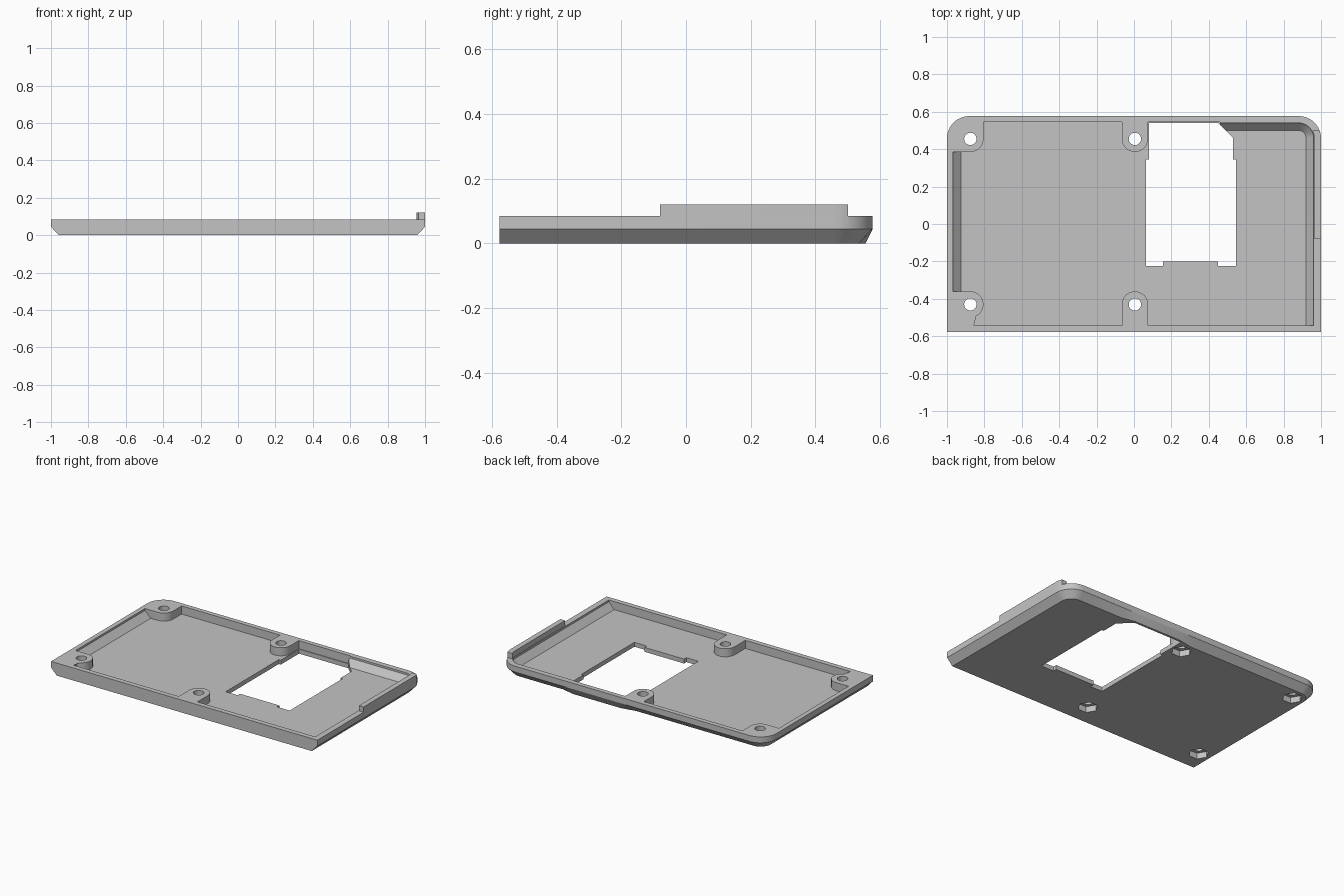
import bpy, bmesh, math

if "Cube" in bpy.data.objects:
    bpy.data.objects.remove(bpy.data.objects["Cube"])

grey = bpy.data.materials.new("plain_grey")
grey.diffuse_color = (0.55, 0.55, 0.55, 1)
grey.use_nodes = True
grey.node_tree.nodes["Principled BSDF"].inputs["Base Color"].default_value = grey.diffuse_color


def arc(cx, cy, r, a0, a1, n=12):
    """Points along an arc, angles in degrees."""
    out = []
    for i in range(n + 1):
        a = math.radians(a0 + (a1 - a0) * i / n)
        out.append((cx + r * math.cos(a), cy + r * math.sin(a)))
    return out


def loft(name, layers):
    """Closed solid through (z, outline) layers with equal point counts."""
    bm = bmesh.new()
    rings = [[bm.verts.new((x, y, z)) for x, y in pts] for z, pts in layers]
    n = len(rings[0])
    for a, b in zip(rings, rings[1:]):
        for i in range(n):
            j = (i + 1) % n
            bm.faces.new((a[i], a[j], b[j], b[i]))
    caps = [bm.faces.new(rings[0][::-1]), bm.faces.new(rings[-1])]
    bmesh.ops.triangulate(bm, faces=caps)
    bmesh.ops.recalc_face_normals(bm, faces=bm.faces[:])
    me = bpy.data.meshes.new(name)
    bm.to_mesh(me)
    bm.free()
    me.materials.append(grey)
    ob = bpy.data.objects.new(name, me)
    bpy.context.collection.objects.link(ob)
    return ob


def prism(name, pts, z0, z1):
    return loft(name, [(z0, pts), (z1, pts)])


def combine(body, tool, op):
    """Apply a boolean and discard the tool."""
    mod = body.modifiers.new("bool", 'BOOLEAN')
    mod.operation, mod.solver, mod.object = op, 'EXACT', tool
    bpy.context.view_layer.objects.active = body
    bpy.ops.object.modifier_apply(modifier=mod.name)
    bpy.data.objects.remove(tool)


W, D, TOP, FLOOR = 1.0, 0.577, 0.085, 0.03


# outer shell: chamfered below on the sides and back, shallower behind the window
def outline(inset, shallow):
    x, y, r = W - inset, D - inset, 0.12 - inset
    cx, cy = W - 0.12, D - 0.12
    return ([(-x, -D), (x, -D)] + arc(cx, cy, r, 0, 90)
            + [(0.55, y), (0.46, D - shallow), (0.1, D - shallow), (0.0, y)]
            + arc(-cx, cy, r, 90, 180))


tray = loft("case_tray", [(0, outline(0.042, 0.022)),
                          (0.045, outline(0, 0)), (TOP, outline(0, 0))])


# cavity with sloping left, right and back-right walls
def cavity(left, right, r, back):
    return ([(left, -0.543), (right, -0.543)] + arc(0.88, 0.46, r, 0, 90)
            + [(0.46, back), (0.46, 0.545), (-0.87, 0.545), (left, 0.45)])


low, high = cavity(-0.925, 0.92, 0.04, 0.5), cavity(-0.968, 0.96, 0.08, 0.54)
combine(tray, loft("cavity", [(FLOOR, low), (0.072, high), (0.15, high)]), 'DIFFERENCE')

# screw bosses joined to the walls
XL, XM, YB, YF, R = -0.875, 0.005, 0.455, -0.43, 0.07
bosses = [
    arc(XL, YB, R, -90, 0) + [(XL + R, 0.555), (XL, 0.558), (-0.94, 0.52),
                              (-0.98, YB), (-0.98, YB - R)],
    arc(XM, YB, R, 180, 360) + [(XM + R, 0.555), (XM - R, 0.555)],
    arc(XM, YF, R, 0, 180) + [(XM - R, -0.56), (XM + R, -0.56)],
    arc(XL, YF, R, -78, 90) + [(-0.98, YF + R), (-0.98, -0.56), (-0.86, -0.56)],
]
for pts in bosses:
    combine(tray, prism("boss", pts, 0.028, TOP), 'UNION')

# raised lip on the right wall
lip = [(0.965, -0.08), (W, -0.08), (W, 0.457), (0.998, 0.48), (0.992, 0.5),
       (0.954, 0.5), (0.963, 0.475)]
combine(tray, prism("lip", lip, 0.065, 0.121), 'UNION')

# screw holes and hexagonal nut pockets
for x in (XL, XM):
    for y in (YB, YF):
        combine(tray, prism("hole", arc(x, y, 0.033, 0, 348.75, 31), -0.1, 0.2), 'DIFFERENCE')
        combine(tray, prism("pocket", arc(x, y, 0.063, 0, 300, 5), -0.1, 0.04), 'DIFFERENCE')

# stepped window through the floor
window = [(0.065, -0.225), (0.155, -0.225), (0.155, -0.2), (0.45, -0.2),
          (0.45, -0.225), (0.545, -0.225), (0.545, 0.345), (0.53, 0.345),
          (0.53, 0.46), (0.45, 0.54), (0.08, 0.54), (0.08, 0.345), (0.065, 0.345)]
combine(tray, prism("window", window, -0.1, 0.2), 'DIFFERENCE')

# smooth the rounded corners only
bpy.ops.object.select_all(action='DESELECT')
tray.select_set(True)
bpy.context.view_layer.objects.active = tray
bpy.ops.object.shade_smooth_by_angle(angle=math.radians(25))
